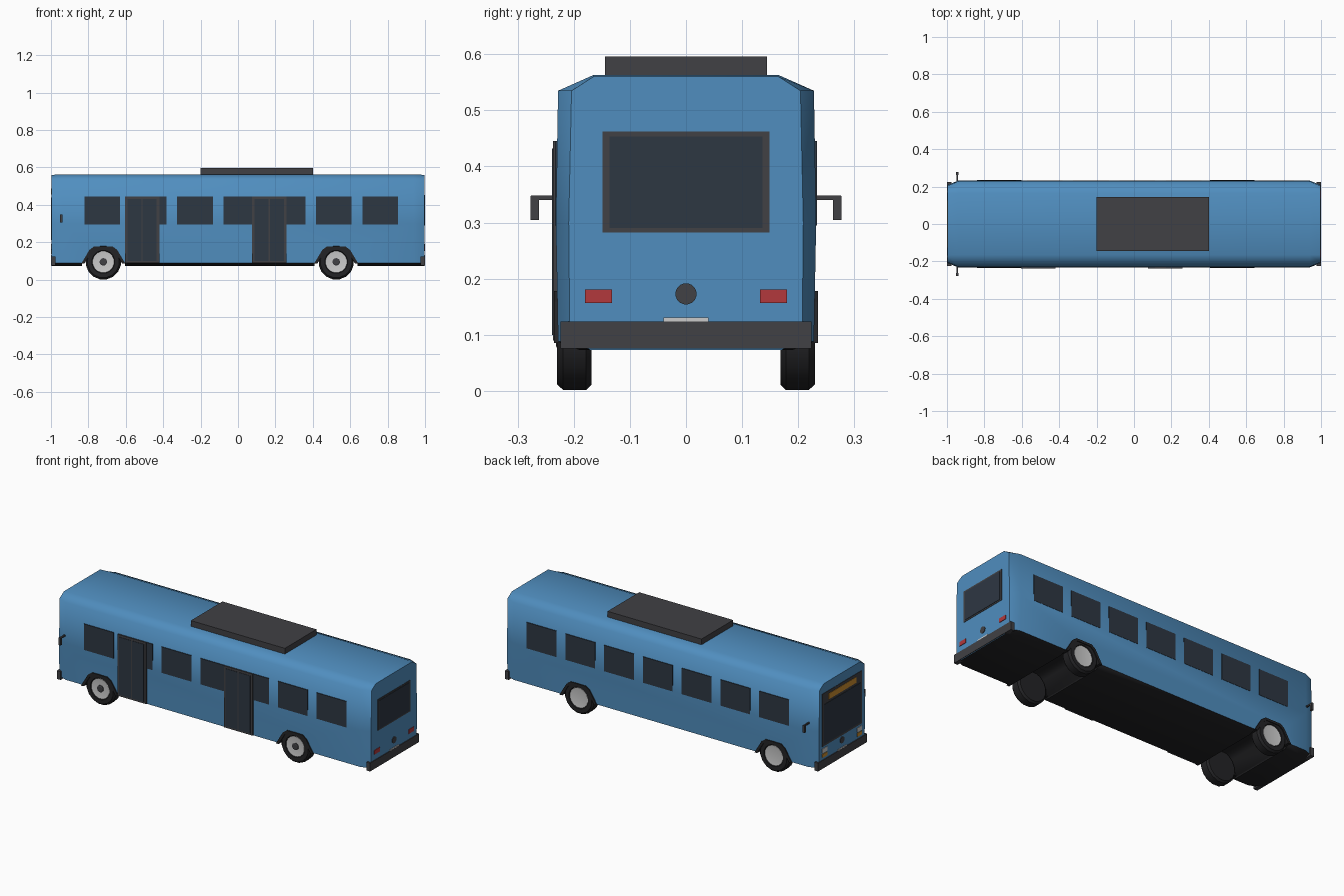
import bpy, bmesh, math
from mathutils import Matrix

if "Cube" in bpy.data.objects:
    bpy.data.objects.remove(bpy.data.objects["Cube"])


def mat(name, r, g, b):
    m = bpy.data.materials.new(name)
    m.diffuse_color = (r, g, b, 1)
    m.use_nodes = True
    m.node_tree.nodes["Principled BSDF"].inputs["Base Color"].default_value = m.diffuse_color
    return m


BLUE = mat("blue_paint", 0.08, 0.27, 0.52)
GLASS = mat("dark_glass", 0.027, 0.038, 0.055)
TRIM = mat("dark_trim", 0.052, 0.052, 0.058)
BLACK = mat("black_rubber", 0.017, 0.017, 0.019)
RED = mat("red_lens", 0.45, 0.04, 0.045)
AMBER = mat("amber_lens", 0.6, 0.27, 0.03)
LIGHT = mat("light_metal", 0.55, 0.55, 0.57)
WHITE = mat("white_plate", 0.8, 0.8, 0.8)


def finish(name, bm, *mats, smooth=None):
    bmesh.ops.recalc_face_normals(bm, faces=bm.faces)
    me = bpy.data.meshes.new(name)
    bm.to_mesh(me)
    bm.free()
    for m in mats:
        me.materials.append(m)
    ob = bpy.data.objects.new(name, me)
    bpy.context.collection.objects.link(ob)
    if smooth:
        smooth_by_angle(ob, smooth)
    return ob


def smooth_by_angle(ob, degrees):
    bpy.ops.object.select_all(action='DESELECT')
    ob.select_set(True)
    bpy.context.view_layer.objects.active = ob
    bpy.ops.object.shade_smooth_by_angle(angle=math.radians(degrees))


def box(name, x, y, z, m):
    """Box from three (low, high) ranges."""
    bm = bmesh.new()
    bmesh.ops.create_cube(bm, size=1)
    for v in bm.verts:
        for i, (a, b) in enumerate((x, y, z)):
            v.co[i] = (a + b) / 2 + v.co[i] * (b - a)
    return finish(name, bm, m)


def loft(bm, rings):
    """Closed rings of points bridged in order and capped."""
    vs = [[bm.verts.new(p) for p in r] for r in rings]
    n = len(vs[0])
    for a, b in zip(vs, vs[1:]):
        for i in range(n):
            bm.faces.new((a[i], a[(i + 1) % n], b[(i + 1) % n], b[i]))
    bm.faces.new(vs[0])
    bm.faces.new(vs[-1])


def lathe(name, profile, centre, m, axis='Y', seg=16, smooth=30):
    """Capped lathe; profile is (radius, offset along axis)."""
    cx, cy, cz = centre
    rings = []
    for r, d in profile:
        ring = []
        for i in range(seg):
            t = 2 * math.pi * (i + 0.5) / seg
            u, w = r * math.cos(t), r * math.sin(t)
            ring.append((cx + u, cy + d, cz + w) if axis == 'Y' else (cx + d, cy + u, cz + w))
        rings.append(ring)
    bm = bmesh.new()
    loft(bm, rings)
    return finish(name, bm, m, smooth=smooth)


# Body shell: half cross-section mirrored, narrower at both ends
mid = [(0.19, 0.073), (0.228, 0.088), (0.232, 0.3), (0.228, 0.535), (0.165, 0.563)]
end = [(0.17, 0.073), (0.207, 0.088), (0.209, 0.3), (0.204, 0.535), (0.165, 0.56)]


def section(half, x):
    return [(x, y, z) for y, z in half] + [(x, -y, z) for y, z in reversed(half)]


bm = bmesh.new()
loft(bm, [section(end, -0.996), section(mid, -0.94), section(mid, 0.94), section(end, 0.996)])
bm.normal_update()
for f in bm.faces:
    if f.calc_center_median().z < 0.085:
        f.material_index = 1
body = finish("body_shell", bm, BLUE, BLACK)

# Wheel tunnels cut through the body, with a raised lip at each opening
WHEELS = {"front": -0.72, "rear": 0.525}
ARCH = [(0.115, 0.085), (0.072, 0.157), (0.048, 0.175)]


def arch(x, inset):
    right = [(x + px * (1 - inset), z - (z - 0.085) * inset) for px, z in ARCH]
    left = [(2 * x - px, z) for px, z in reversed(right)]
    return right + left


for end_name, wx in WHEELS.items():
    outline = [(wx + 0.115, 0.02)] + arch(wx, 0) + [(wx - 0.115, 0.02)]
    bm = bmesh.new()
    loft(bm, [[(px, y, pz) for px, pz in outline] for y in (-0.4, 0.4)])
    for f in bm.faces:
        f.material_index = 1
    cutter = finish("arch_cutter", bm, BLUE, BLACK)
    cutter.hide_render = True
    mod = body.modifiers.new("arch", 'BOOLEAN')
    mod.operation = 'DIFFERENCE'
    mod.solver = 'EXACT'
    mod.object = cutter
    bpy.context.view_layer.objects.active = body
    bpy.ops.object.modifier_apply(modifier=mod.name)
    bpy.data.objects.remove(cutter)

    for side, s in (("left", 1), ("right", -1)):
        # Arch lip: strip between two arch outlines, given depth
        bm = bmesh.new()
        outer, inner = arch(wx, -0.03), arch(wx, 0.12)
        loop = outer + inner[::-1]
        a, b = ([bm.verts.new((px, s * y, pz)) for px, pz in loop] for y in (0.19, 0.235))
        n, h = len(loop), len(outer)
        for i in range(n):
            bm.faces.new((a[i], a[(i + 1) % n], b[(i + 1) % n], b[i]))
        for i in range(h - 1):
            for v in (a, b):
                bm.faces.new((v[i], v[i + 1], v[n - 2 - i], v[n - 1 - i]))
        finish(f"{end_name}_{side}_arch_lip", bm, BLACK)

        # Tyre, rim and hub
        c = (wx, 0, 0.095)
        tyre = [(0.058, 0.168), (0.085, 0.168), (0.095, 0.178), (0.095, 0.219),
                (0.085, 0.23), (0.062, 0.23), (0.058, 0.224)]
        lathe(f"{end_name}_{side}_tyre", [(r, s * d) for r, d in tyre], c, BLACK)
        lathe(f"{end_name}_{side}_rim", [(0.058, s * 0.21), (0.058, s * 0.227), (0.045, s * 0.225)], c, LIGHT)
        if s < 0:
            lathe(f"{end_name}_{side}_hub", [(0.02, -0.21), (0.02, -0.229), (0.015, -0.232)], c, TRIM)
smooth_by_angle(body, 62)

# Side windows
for i in range(7):
    x = -0.82 + 0.2475 * i
    for side, s in (("left", 1), ("right", -1)):
        box(f"{side}_window_{i + 1}", (x, x + 0.19), sorted((s * 0.22, s * 0.2335)), (0.295, 0.445), GLASS)

# Double doors on the right side
for name, x in (("front", -0.605), ("rear", 0.075)):
    box(f"{name}_door_frame", (x, x + 0.185), (-0.237, -0.22), (0.09, 0.445), TRIM)
    for j in range(2):
        a = x + 0.014 + 0.081 * j
        box(f"{name}_door_glass_{j + 1}", (a, a + 0.075), (-0.239, -0.23), (0.1, 0.432), GLASS)

# Roof unit
box("roof_unit", (-0.2, 0.4), (-0.144, 0.144), (0.55, 0.596), TRIM)


def end_box(name, s, y, z, m, out):
    """Thin panel on the front (s=-1) or rear (s=1) face."""
    return box(name, sorted((s * 0.985, s * out)), y, z, m)


# Bumpers, plates and round caps at both ends
for name, s in (("front", -1), ("rear", 1)):
    box(f"{name}_bumper", sorted((s * 0.976, s)), (-0.224, 0.224), (0.076, 0.124), TRIM)
    end_box(f"{name}_plate", s, (-0.04, 0.04), (0.1, 0.131), WHITE, 0.999)
    lathe(f"{name}_round_cap", [(0.019, s * 0.985), (0.019, s * 0.999)], (0, 0, 0.173), TRIM, axis='X')

# Rear window and tail lights
end_box("rear_window_frame", 1, (-0.149, 0.149), (0.282, 0.462), TRIM, 0.998)
end_box("rear_window_glass", 1, (-0.136, 0.136), (0.29, 0.453), GLASS, 1.0)

# Windscreen and destination sign
end_box("windscreen_frame", -1, (-0.18, 0.18), (0.2, 0.505), TRIM, 0.998)
end_box("windscreen_glass", -1, (-0.168, 0.168), (0.212, 0.44), GLASS, 1.0)
end_box("destination_sign", -1, (-0.125, 0.125), (0.455, 0.488), AMBER, 1.0)

# Lights and mirrors on both sides
for side, s in (("left", 1), ("right", -1)):
    end_box(f"{side}_tail_light", 1, sorted((s * 0.132, s * 0.18)), (0.157, 0.181), RED, 0.999)
    end_box(f"{side}_headlight", -1, sorted((s * 0.135, s * 0.18)), (0.164, 0.188), WHITE, 0.999)
    end_box(f"{side}_indicator", -1, sorted((s * 0.135, s * 0.18)), (0.138, 0.158), AMBER, 0.999)
    box(f"{side}_mirror_arm", (-0.949, -0.941), sorted((s * 0.22, s * 0.276)), (0.34, 0.348), TRIM)
    box(f"{side}_mirror", (-0.951, -0.939), sorted((s * 0.262, s * 0.277)), (0.305, 0.347), TRIM)
